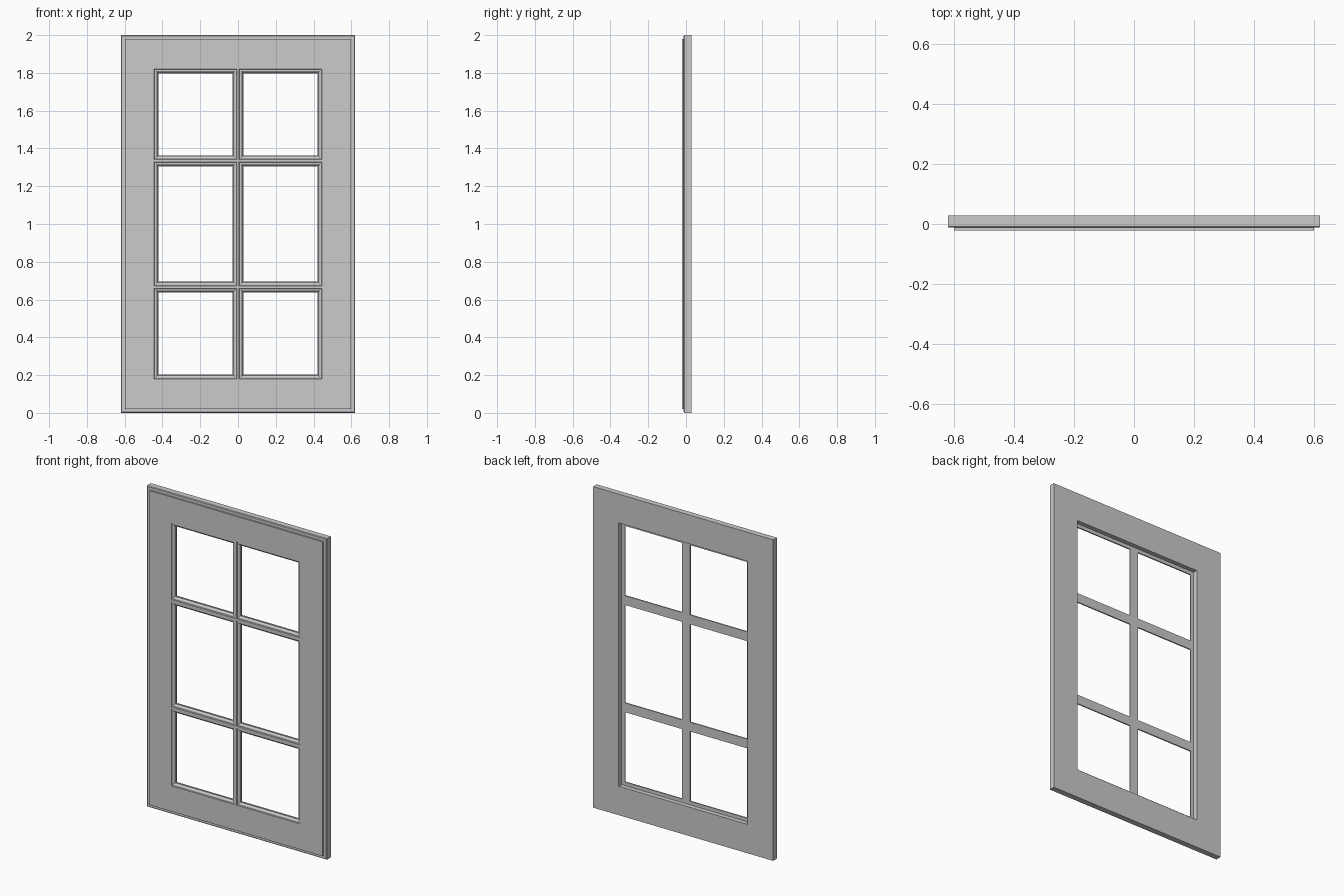
import bpy
import bmesh

cube = bpy.data.objects.get("Cube")
if cube:
    bpy.data.objects.remove(cube, do_unlink=True)

# One plain painted finish for the whole door
paint = bpy.data.materials.new("plain grey paint")
paint.use_nodes = True
colour = (0.6, 0.6, 0.6, 1)
paint.diffuse_color = colour
paint.node_tree.nodes["Principled BSDF"].inputs["Base Color"].default_value = colour

FRONT, STEP, LIP, BACK = -0.022, -0.012, 0.0, 0.028
COLUMNS = [(-0.444, -0.006), (0.006, 0.444)]
ROWS = [(0.18, 0.659), (0.673, 1.327), (1.341, 1.82)]
OUTER = (-0.62, 0.62, 0.0, 2.0)
OPENING = (-0.444, 0.444, 0.18, 1.82)
RIM = 0.022


def inset(rect, d):
    x0, x1, z0, z1 = rect
    return (x0 + d, x1 - d, z0 + d, z1 - d)


def loop(bm, rect, y):
    x0, x1, z0, z1 = rect
    return [bm.verts.new((x, y, z)) for x, z in ((x0, z0), (x1, z0), (x1, z1), (x0, z1))]


def loft(bm, sections):
    """Join a series of (rectangle, depth) outlines with mitred faces."""
    rings = [loop(bm, rect, y) for rect, y in sections]
    for a, b in zip(rings, rings[1:]):
        for i in range(4):
            j = (i + 1) % 4
            bm.faces.new((a[i], a[j], b[j], b[i]))


def lattice(bm, y, d, facing_back):
    """Flat face of the opening, with a hole for each pane shrunk by d."""
    def cuts(spans, low, high):
        return [low] + [v for a, b in spans for v in (a + d, b - d)] + [high]
    xs = cuts(COLUMNS, OPENING[0], OPENING[1])
    zs = cuts(ROWS, OPENING[2], OPENING[3])
    for i in range(len(xs) - 1):
        for k in range(len(zs) - 1):
            pane = i % 2 == 1 and k % 2 == 1
            empty = xs[i + 1] - xs[i] < 1e-5 or zs[k + 1] - zs[k] < 1e-5
            if pane or empty:
                continue
            face = bm.faces.new(loop(bm, (xs[i], xs[i + 1], zs[k], zs[k + 1]), y))
            if facing_back:
                face.normal_flip()


def finish(bm, name):
    bmesh.ops.remove_doubles(bm, verts=bm.verts, dist=1e-5)
    mesh = bpy.data.meshes.new(name)
    bm.to_mesh(mesh)
    bm.free()
    mesh.materials.append(paint)
    obj = bpy.data.objects.new(name, mesh)
    bpy.context.collection.objects.link(obj)
    return obj


# Door frame: rebated back, square edge, stepped front border
bm = bmesh.new()
loft(bm, [
    (OPENING, LIP), (OPENING, BACK), (OUTER, BACK), (OUTER, STEP + 0.004),
    (inset(OUTER, 0.004), STEP), (inset(OUTER, 0.021), STEP),
    (inset(OUTER, 0.021), FRONT), (OPENING, FRONT),
])
for face in bm.faces:
    face.normal_flip()
finish(bm, "door_frame")

# Glazing bars: flat lattices at front and back joined by moulded pane edges
bm = bmesh.new()
lattice(bm, FRONT, 0, False)
lattice(bm, LIP, RIM, True)
moulding = [(0, FRONT), (0.002, -0.018), (0.009, -0.018), (0.013, -0.016),
            (0.016, -0.012), (0.018, -0.008), (RIM, -0.008), (RIM, LIP)]
for x0, x1 in COLUMNS:
    for z0, z1 in ROWS:
        loft(bm, [(inset((x0, x1, z0, z1), d), y) for d, y in moulding])
finish(bm, "glazing_bars")
